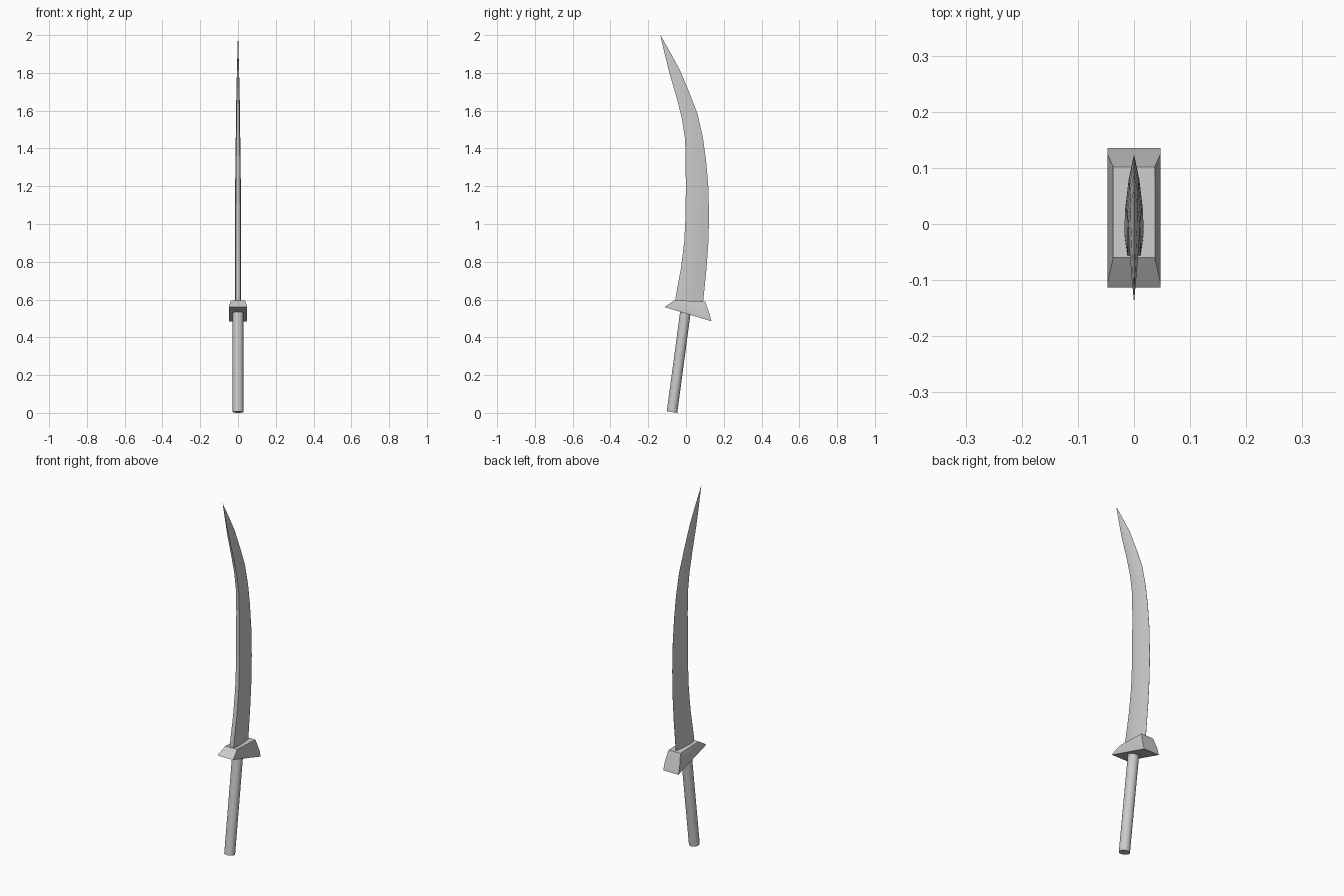
import bpy, bmesh
from mathutils import Vector

if "Cube" in bpy.data.objects:
    bpy.data.objects.remove(bpy.data.objects["Cube"])


def loft(name, rings, smooth=0.5):
    """Skin a list of equal-length rings and cap both ends."""
    bm = bmesh.new()
    vr = [[bm.verts.new(p) for p in r] for r in rings]
    n = len(rings[0])
    for a, b in zip(vr, vr[1:]):
        for i in range(n):
            j = (i + 1) % n
            bm.faces.new((a[i], a[j], b[j], b[i]))
    bm.faces.new(vr[0][::-1])
    bm.faces.new(vr[-1])
    bmesh.ops.remove_doubles(bm, verts=bm.verts, dist=1e-5)
    bmesh.ops.recalc_face_normals(bm, faces=bm.faces)
    me = bpy.data.meshes.new(name)
    bm.to_mesh(me)
    bm.free()
    ob = bpy.data.objects.new(name, me)
    bpy.context.collection.objects.link(ob)
    bpy.ops.object.select_all(action='DESELECT')
    ob.select_set(True)
    bpy.context.view_layer.objects.active = ob
    bpy.ops.object.shade_smooth_by_angle(angle=smooth)
    return ob


# Blade stations: spine y, spine z, edge y, edge z, half thickness
stations = [
    (-0.06, 0.57, 0.088, 0.57, 0.017),
    (-0.052, 0.63, 0.095, 0.63, 0.017),
    (-0.026, 0.77, 0.109, 0.77, 0.0165),
    (-0.009, 0.91, 0.119, 0.91, 0.016),
    (-0.002, 1.05, 0.122, 1.05, 0.0155),
    (-0.001, 1.20, 0.118, 1.20, 0.015),
    (-0.002, 1.34, 0.106, 1.34, 0.0135),
    (-0.005, 1.45, 0.089, 1.46, 0.012),
    (-0.022, 1.56, 0.062, 1.58, 0.0105),
    (-0.05, 1.67, 0.020, 1.69, 0.009),
    (-0.088, 1.80, -0.030, 1.81, 0.006),
    (-0.115, 1.91, -0.084, 1.91, 0.003),
    (-0.136, 2.0, -0.1345, 1.998, 0.0004),
]
# Cross-section: blunt spine, slight swell, sharp convex edge
section = [(0.7, 0), (1, 0.25), (0.62, 0.65), (0.03, 1),
           (-0.03, 1), (-0.62, 0.65), (-1, 0.25), (-0.7, 0)]
loft("blade", [[(k * h, sy + (ey - sy) * t, sz + (ez - sz) * t) for k, t in section]
               for sy, sz, ey, ez, h in stations])


# Guard: slanted flared block
def rect(w, y0, z0, y1, z1):
    return [(-w, y0, z0), (w, y0, z0), (w, y1, z1), (-w, y1, z1)]


loft("guard", [rect(0.047, -0.113, 0.56, 0.135, 0.485),
               rect(0.047, -0.104, 0.567, 0.124, 0.525),
               rect(0.037, -0.06, 0.596, 0.102, 0.59)], 0.6)

# Handle: tilted round grip
bottom, top = Vector((0, -0.074, 0.004)), Vector((0, -0.001, 0.55))
axis = top - bottom
bpy.ops.mesh.primitive_cylinder_add(vertices=24, radius=0.028, depth=axis.length,
                                    location=(bottom + top) / 2,
                                    rotation=axis.to_track_quat('Z', 'Y').to_euler())
bpy.context.object.name = "handle"
bpy.ops.object.shade_smooth_by_angle(angle=0.6)
